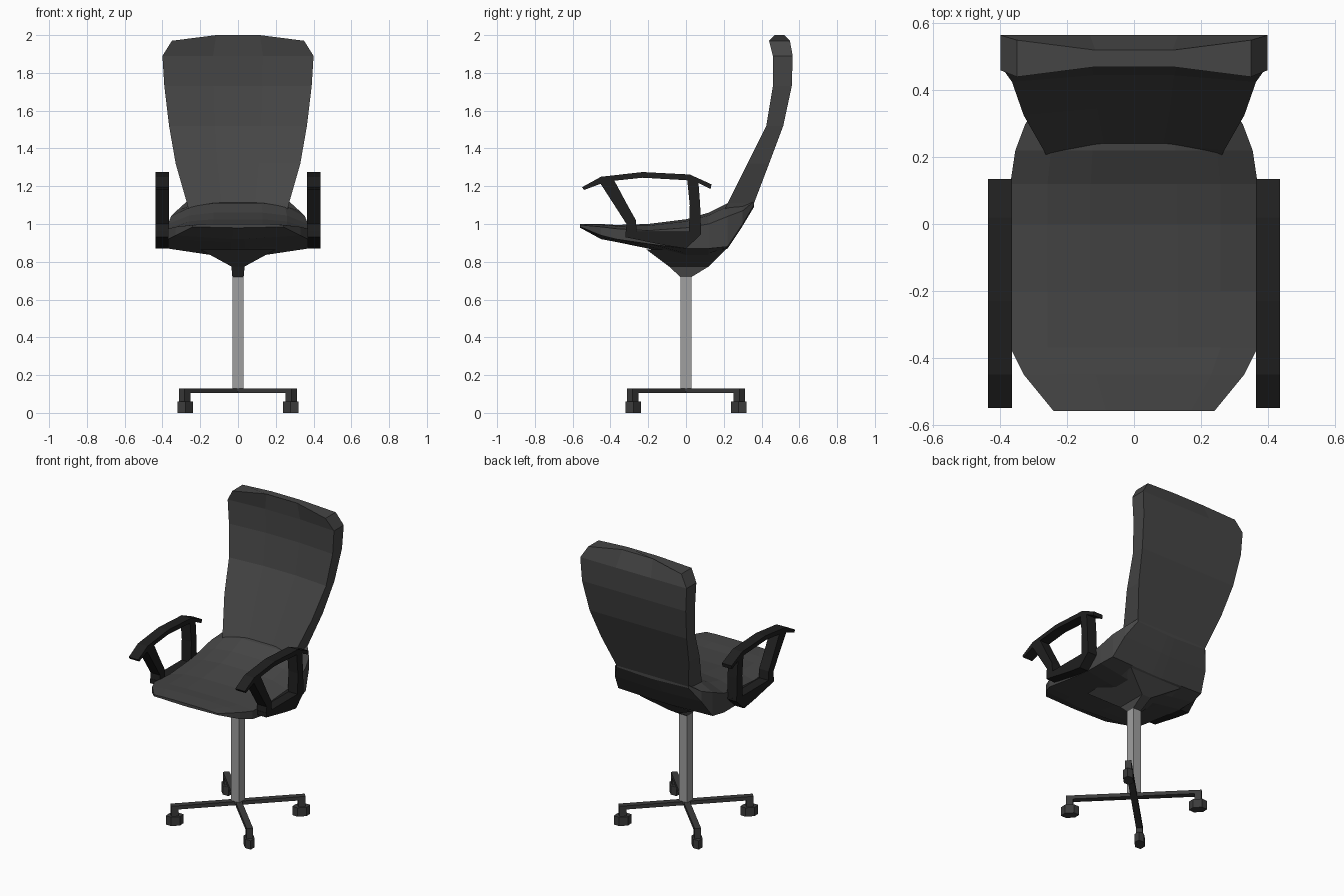
import bpy, bmesh, math
from mathutils import Matrix, Vector

cube = bpy.data.objects.get("Cube")
if cube:
    bpy.data.objects.remove(cube, do_unlink=True)


def material(name, value):
    mat = bpy.data.materials.new(name)
    mat.use_nodes = True
    colour = (value, value, value, 1)
    mat.diffuse_color = colour
    mat.node_tree.nodes["Principled BSDF"].inputs["Base Color"].default_value = colour
    return mat


FABRIC = material("charcoal fabric", 0.06)
PLASTIC = material("black plastic", 0.014)
BASE = material("dark grey base", 0.045)
STEEL = material("grey steel", 0.35)


def loft(name, rings, mat, matrix=Matrix()):
    """Skin a list of equal-length point rings and cap both ends."""
    bm = bmesh.new()
    loops = [[bm.verts.new(matrix @ Vector(p)) for p in ring] for ring in rings]
    count = len(loops[0])
    for a, b in zip(loops, loops[1:]):
        for i in range(count):
            j = (i + 1) % count
            bm.faces.new((a[i], a[j], b[j], b[i]))
    bm.faces.new(loops[0])
    bm.faces.new(loops[-1])
    bmesh.ops.recalc_face_normals(bm, faces=bm.faces)
    mesh = bpy.data.meshes.new(name)
    bm.to_mesh(mesh)
    bm.free()
    mesh.materials.append(mat)
    obj = bpy.data.objects.new(name, mesh)
    bpy.context.collection.objects.link(obj)
    return obj


def rect(x0, x1, y0, y1, z):
    return [(x0, y0, z), (x1, y0, z), (x1, y1, z), (x0, y1, z)]


def box(name, x0, x1, y0, y1, z0, z1, mat, matrix=Matrix()):
    return loft(name, [rect(x0, x1, y0, y1, z0), rect(x0, x1, y0, y1, z1)], mat, matrix)


# Seat: stations along y of half width, top centre, top edge, bottom edge, bottom centre
def seat_ring(y, w, top, top_edge, low_edge, low):
    ring = []
    for f in (-1, -0.7, -0.35, 0.35, 0.7, 1):
        blend = {1: 0, 0.7: 0.75, 0.35: 1}[abs(f)]
        ring.append((f * w, y, top_edge + (top - top_edge) * blend))
    for f in (1, 0.55, 0.1, -0.1, -0.55, -1):
        blend = {1: 0, 0.55: 0.5, 0.1: 1}[abs(f)]
        ring.append((f * w, y, low_edge + (low - low_edge) * blend))
    return ring


seat_stations = [
    (-0.56, 0.24, 1.00, 0.995, 0.985, 0.98),
    (-0.45, 0.33, 1.00, 0.985, 0.94, 0.92),
    (-0.37, 0.37, 0.995, 0.975, 0.92, 0.905),
    (-0.20, 0.37, 1.00, 0.965, 0.895, 0.87),
    (0.00, 0.37, 1.025, 0.98, 0.87, 0.82),
    (0.12, 0.37, 1.06, 1.00, 0.87, 0.82),
    (0.22, 0.355, 1.11, 1.04, 0.88, 0.87),
    (0.30, 0.325, 1.12, 1.07, 1.00, 0.99),
    (0.36, 0.27, 1.125, 1.12, 1.10, 1.09),
]
loft("seat", [seat_ring(*s) for s in seat_stations], FABRIC)


# Backrest: stations up z of half width, front y, back y, centre offsets
def back_ring(z, w, front, back, inset=0.02, bulge=0.0, rise=0.0):
    ring = []
    for f in (-1, -0.33, 0.33, 1):
        mid = abs(f) < 1
        ring.append((f * w, front + inset * mid, z + rise * mid))
    for f in (1, 0.33, -0.33, -1):
        mid = abs(f) < 1
        ring.append((f * w, back + bulge * mid, z + rise * mid))
    return ring


back_stations = [
    (1.02, 0.25, 0.18, 0.30),
    (1.11, 0.27, 0.22, 0.36),
    (1.32, 0.33, 0.325, 0.44),
    (1.52, 0.365, 0.425, 0.515),
    (1.73, 0.39, 0.46, 0.56),
    (1.89, 0.40, 0.46, 0.565),
    (1.97, 0.35, 0.44, 0.55, 0.03, -0.03, 0.03),
]
loft("backrest", [back_ring(*s) for s in back_stations], FABRIC)

# Mount between seat and column
loft("seat_mount", [
    rect(-0.03, 0.03, -0.03, 0.03, 0.72),
    rect(-0.035, 0.035, -0.09, 0.12, 0.775),
    rect(-0.2, 0.2, -0.21, 0.21, 0.865),
], FABRIC)

# Armrests: side profiles extruded across x
arm_parts = {
    "pad": [(-0.54, 1.18), (-0.55, 1.195), (-0.45, 1.25), (-0.23, 1.275),
            (0.02, 1.262), (0.135, 1.21), (0.13, 1.185), (0.06, 1.22),
            (0.0, 1.232), (-0.23, 1.245), (-0.42, 1.225)],
    "front_strut": [(-0.46, 1.225), (-0.36, 1.07), (-0.315, 1.0), (-0.32, 0.935),
                    (-0.26, 0.935), (-0.265, 1.02), (-0.31, 1.1), (-0.385, 1.24)],
    "rear_strut": [(0.005, 1.25), (0.02, 1.1), (0.015, 0.945), (0.08, 0.945),
                   (0.075, 1.1), (0.065, 1.23)],
    "bracket": [(-0.32, 0.96), (0.08, 0.96), (0.08, 0.945), (0.0, 0.87),
                (-0.1, 0.885), (-0.32, 0.93)],
}
for side, sign in (("left", 1), ("right", -1)):
    for part, profile in arm_parts.items():
        loft(f"{side}_arm_{part}",
             [[(sign * x, y, z) for y, z in profile] for x in (0.365, 0.437)], PLASTIC)

# Column
box("column", -0.03, 0.03, -0.03, 0.03, 0.115, 0.722, STEEL)

# Four diagonal legs, each with a caster
for i in range(4):
    turn = Matrix.Rotation(math.radians(45 + 90 * i), 4, "Z")
    box(f"leg_{i + 1}", 0, 0.42, -0.02, 0.02, 0.105, 0.13, BASE, turn)
    box(f"caster_stem_{i + 1}", 0.375, 0.42, -0.02, 0.02, 0.055, 0.11, BASE, turn)
    plan = [(0.056, 0), (0.028, 0.03), (-0.028, 0.03),
            (-0.056, 0), (-0.028, -0.03), (0.028, -0.03)]
    loft(f"caster_{i + 1}", [[(0.396 + x, y, z) for x, y in plan] for z in (0, 0.06)],
         BASE, turn)
